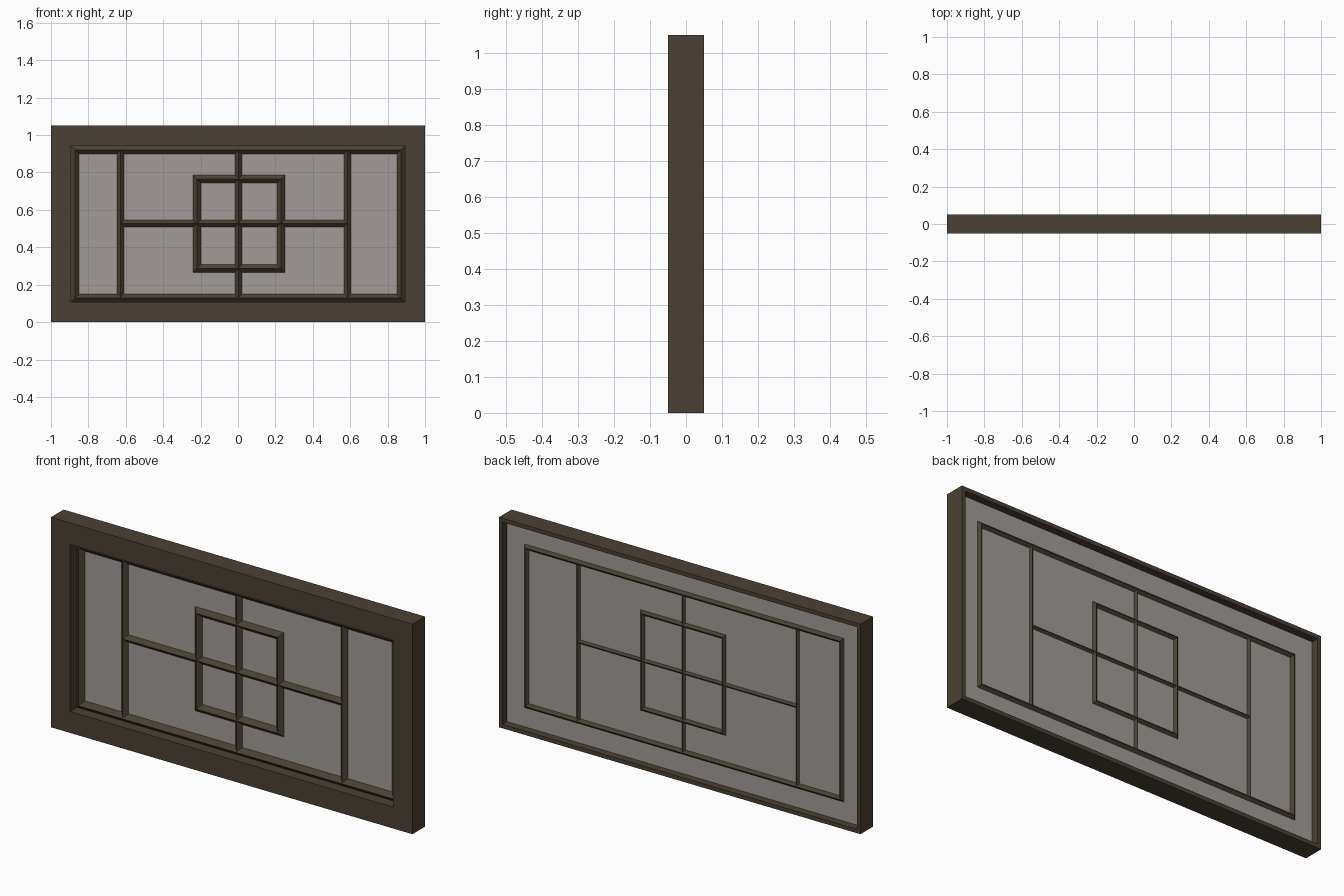
import bpy, bmesh

if "Cube" in bpy.data.objects:
    bpy.data.objects.remove(bpy.data.objects["Cube"])


def material(name, rgb):
    m = bpy.data.materials.new(name)
    m.diffuse_color = (*rgb, 1)
    m.use_nodes = True
    m.node_tree.nodes["Principled BSDF"].inputs["Base Color"].default_value = m.diffuse_color
    return m


WOOD = material("dark brown wood", (0.071, 0.053, 0.035))
GLASS = material("grey glass", (0.36, 0.335, 0.315))


def finish(name, bm, mat):
    bmesh.ops.recalc_face_normals(bm, faces=bm.faces)
    me = bpy.data.meshes.new(name)
    bm.to_mesh(me)
    bm.free()
    me.materials.append(mat)
    ob = bpy.data.objects.new(name, me)
    bpy.context.collection.objects.link(ob)
    return ob


def ring(name, x0, x1, z0, z1, profile, mat):
    """Mitred rectangular frame; profile is a closed list of (inset, y)."""
    bm = bmesh.new()
    loops = []
    for sx, sz in ((0, 0), (1, 0), (1, 1), (0, 1)):
        loops.append([bm.verts.new((x1 - i if sx else x0 + i, y,
                                    z1 - i if sz else z0 + i)) for i, y in profile])
    n = len(profile)
    for a in range(4):
        p, q = loops[a], loops[(a + 1) % 4]
        for k in range(n):
            j = (k + 1) % n
            bm.faces.new((p[k], p[j], q[j], q[k]))
    return finish(name, bm, mat)


def bar(name, start, end, profile, mat):
    """Straight glazing bar between two (x, z) points, vertical or horizontal."""
    bm = bmesh.new()
    vertical = start[0] == end[0]
    ends = []
    for x, z in (start, end):
        ends.append([bm.verts.new((x + u, y, z) if vertical else (x, y, z + u))
                     for u, y in profile])
    n = len(profile)
    for k in range(n):
        j = (k + 1) % n
        bm.faces.new((ends[0][k], ends[0][j], ends[1][j], ends[1][k]))
    bm.faces.new(ends[0])
    bm.faces.new(ends[1])
    return finish(name, bm, mat)


def diamond(r, y=0.005):
    return [(-r, y), (0, y - r), (r, y), (0, y + r)]


# outer frame with a rebate at the back for the glass
ring("outer_frame", -1, 1, 0, 1.05,
     [(0, -0.05), (0.107, -0.05), (0.107, 0.010),
      (0.02, 0.010), (0.02, 0.05), (0, 0.05)], WOOD)

# glass pane filling the rebate
bm = bmesh.new()
bmesh.ops.create_cube(bm, size=1)
for v in bm.verts:
    v.co = (v.co.x * 1.96, 0.0105 + v.co.y * 0.007, 0.525 + v.co.z * 1.01)
finish("glass_pane", bm, GLASS)

# ridged moulding around the opening, and the centre square
ring("inner_moulding", -0.871, 0.871, 0.129, 0.921, diamond(0.022), WOOD)
ring("centre_square", -0.22, 0.23, 0.286, 0.765, diamond(0.021), WOOD)

# glazing bars
for name, x in (("left_bar", -0.628), ("middle_bar", 0.002), ("right_bar", 0.585)):
    bar(name, (x, 0.129), (x, 0.921), diamond(0.019), WOOD)
bar("cross_bar", (-0.628, 0.527), (0.585, 0.527), diamond(0.019), WOOD)
